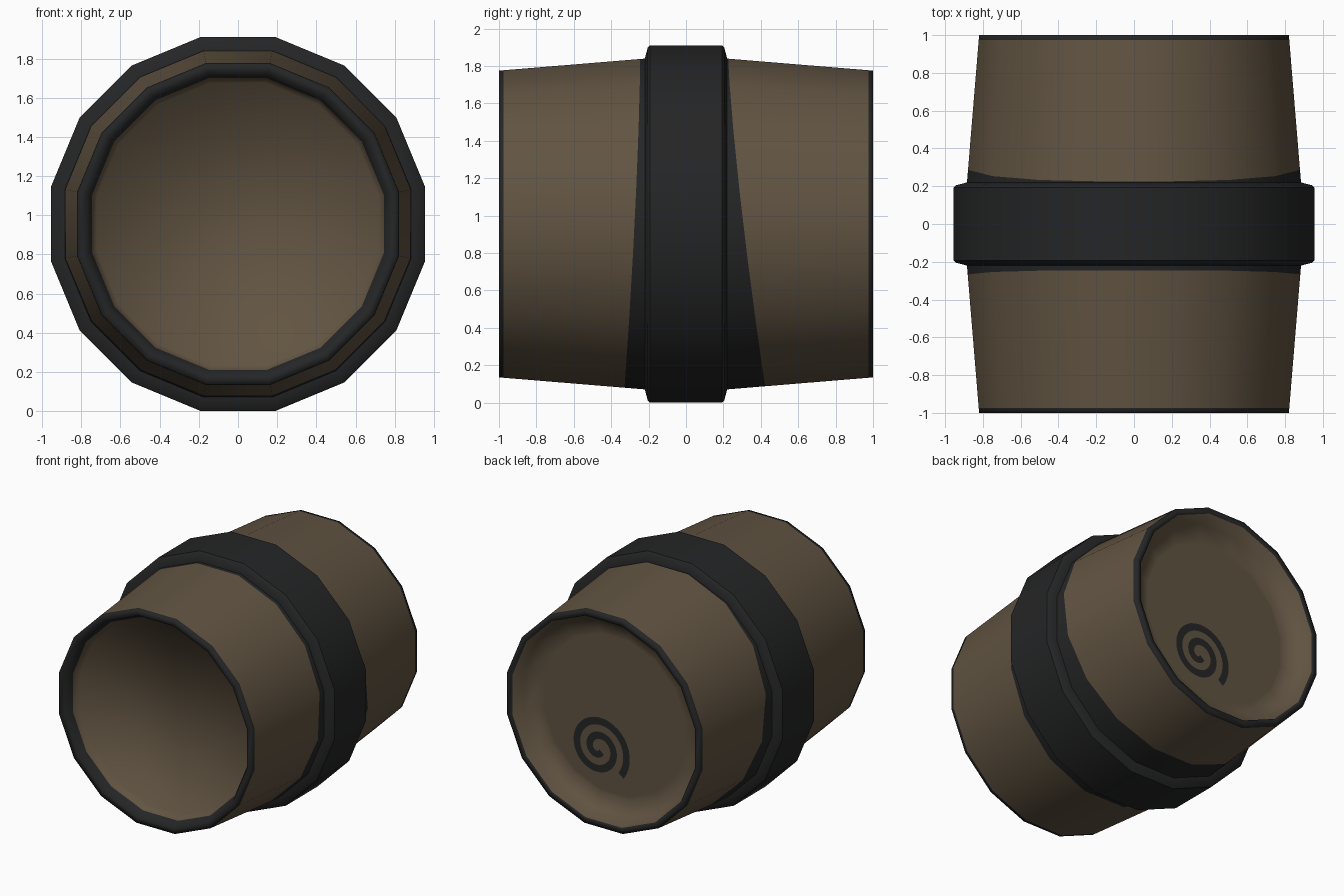
import bpy, bmesh, math

if "Cube" in bpy.data.objects:
    bpy.data.objects.remove(bpy.data.objects["Cube"])

SIDES = 16
CZ = 0.955                      # height of the barrel axis


def material(name, rgb):
    m = bpy.data.materials.new(name)
    m.diffuse_color = (*rgb, 1)
    m.use_nodes = True
    m.node_tree.nodes["Principled BSDF"].inputs["Base Color"].default_value = m.diffuse_color
    return m


wood = material("brown wood", (0.120, 0.088, 0.054))
iron = material("dark iron", (0.0180, 0.0185, 0.0195))


def finish(bm, name, mats):
    me = bpy.data.meshes.new(name)
    bm.to_mesh(me)
    bm.free()
    for m in mats:
        me.materials.append(m)
    ob = bpy.data.objects.new(name, me)
    bpy.context.collection.objects.link(ob)
    for p in me.polygons:
        p.use_smooth = True
    return ob


def lathe(name, profile, closed=False):
    """Spin (flat-to-flat half width, y or y(low), material of next strip) about the y axis."""
    bm = bmesh.new()
    rings = []
    for r, y, _ in profile:
        ring = []
        for k in range(SIDES):
            a = (k + 0.5) * math.tau / SIDES
            low = (1 - math.sin(a)) / 2          # 0 on top, 1 underneath
            yy = y(low) if callable(y) else y
            rr = r if r else 0.89 - 0.07 * (abs(yy) - 0.15) / 0.85
            rr /= math.cos(math.pi / SIDES)
            ring.append(bm.verts.new((rr * math.cos(a), yy, CZ + rr * math.sin(a))))
        rings.append(ring)
    count = len(rings)
    for i in range(count if closed else count - 1):
        p, q = rings[i], rings[(i + 1) % count]
        for k in range(SIDES):
            j = (k + 1) % SIDES
            f = bm.faces.new((p[k], p[j], q[j], q[k]))
            f.material_index = profile[i][2]
    if not closed:
        bm.faces.new(rings[0])
        bm.faces.new(rings[-1])
    bmesh.ops.recalc_face_normals(bm, faces=bm.faces[:])
    return finish(bm, name, [wood, iron])


# Barrel body: front dish, rim, staves with dark stain beside the hoop, back lid
lathe("barrel_body", [
    (0.720, -0.88, 0),
    (0.745, -0.94, 1),
    (0.775, -1.00, 1),
    (0.820, -1.00, 1),
    (None, -0.975, 0),
    (None, lambda low: -(0.245 + 0.085 * low ** 1.5), 1),
    (None, -0.15, 1),
    (None, 0.15, 1),
    (None, lambda low: 0.225 + 0.20 * low ** 1.3, 0),
    (None, 0.975, 1),
    (0.820, 1.00, 1),
    (0.775, 1.00, 0),
    (0.740, 0.90, 0),
    (0.620, 0.865, 0),
    (0.600, 0.865, 0),
])

# Iron hoop around the middle
hoop = lathe("middle_hoop", [
    (0.87, -0.22, 1), (0.885, -0.22, 1), (0.942, -0.205, 1), (0.955, -0.193, 1),
    (0.955, 0.193, 1), (0.942, 0.205, 1), (0.885, 0.22, 1), (0.87, 0.22, 1),
], closed=True)
bpy.context.view_layer.objects.active = hoop
hoop.select_set(True)
bpy.ops.object.shade_smooth_by_angle(angle=math.radians(30))

# Painted spiral on the back lid, a thin flat ribbon
bm = bmesh.new()
STEPS = 72
prev = None
for i in range(STEPS + 1):
    t = i / STEPS
    a = math.radians(-40 + 720 * t)
    r = 0.25 - 0.22 * t
    w = 0.028
    pair = [bm.verts.new((0.135 - s * math.cos(a), 0.870, 0.665 + s * math.sin(a)))
            for s in (max(r - w, 0.004), r + w)]
    if prev:
        bm.faces.new((prev[0], prev[1], pair[1], pair[0]))
    prev = pair
bm.normal_update()
for f in bm.faces:
    if f.normal.y < 0:
        f.normal_flip()
finish(bm, "spiral_mark", [iron])
